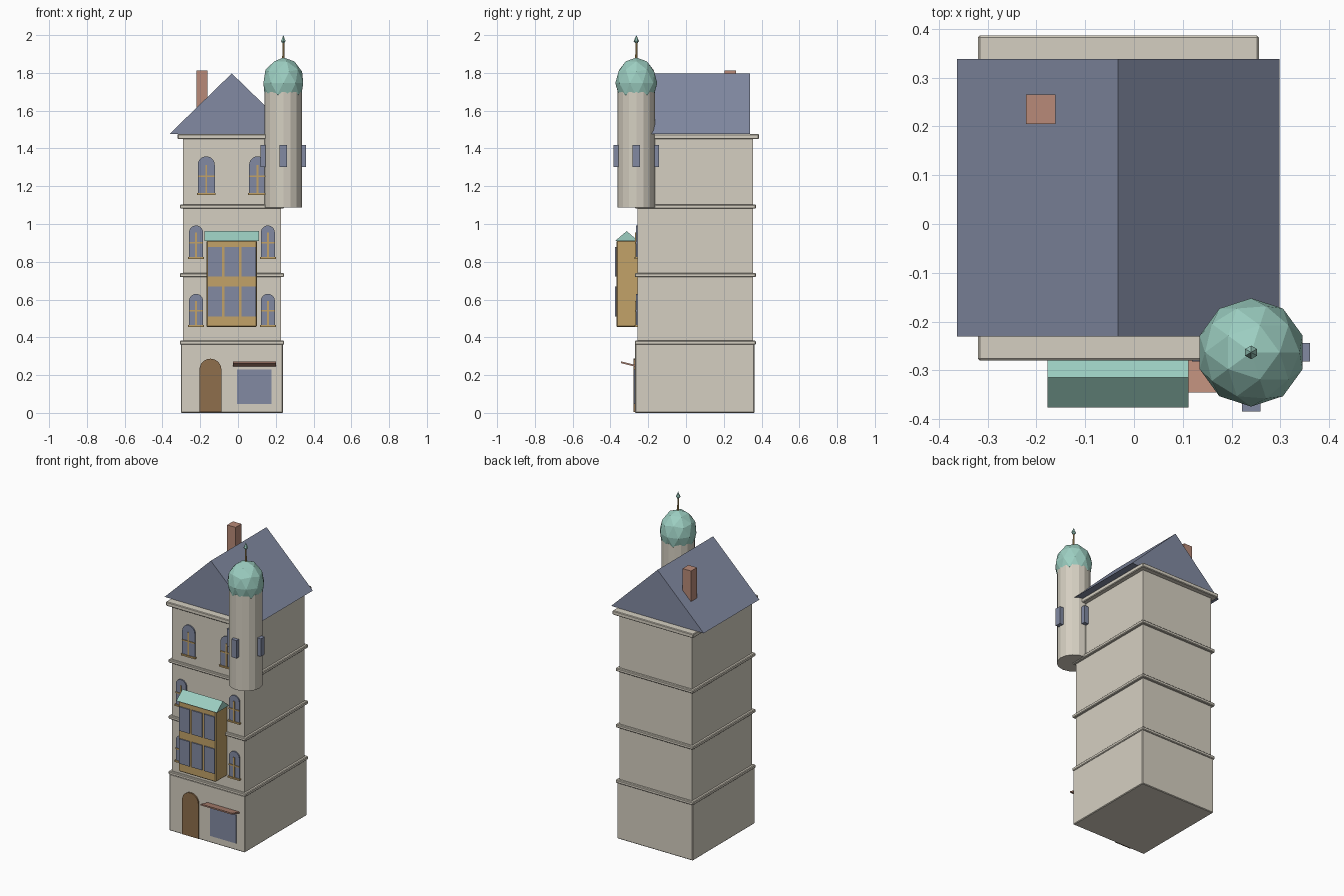
import bpy, bmesh
from math import pi, cos, sin
from mathutils import Matrix, Vector

cube = bpy.data.objects.get("Cube")
if cube:
    bpy.data.objects.remove(cube, do_unlink=True)


def material(name, r, g, b):
    """Flat material from 0-255 display values, stored as linear."""
    col = [((c / 255 + 0.055) / 1.055) ** 2.4 for c in (r, g, b)] + [1]
    m = bpy.data.materials.new(name)
    m.use_nodes = True
    m.diffuse_color = col
    m.node_tree.nodes["Principled BSDF"].inputs["Base Color"].default_value = col
    return m


STONE = material("pale stone", 213, 207, 193)
SLATE = material("slate blue", 130, 138, 162)
COPPER = material("copper green", 156, 206, 193)
GOLD = material("ochre wood", 194, 162, 104)
BROWN = material("brown wood", 142, 110, 76)
BRICK = material("brick red", 184, 138, 120)


def finish(name, bm, mat):
    bmesh.ops.recalc_face_normals(bm, faces=bm.faces)
    me = bpy.data.meshes.new(name)
    bm.to_mesh(me)
    bm.free()
    me.materials.append(mat)
    ob = bpy.data.objects.new(name, me)
    bpy.context.collection.objects.link(ob)
    return ob


def box(name, mat, x, y, z, bevel=0):
    """Box from (min, max) pairs, with an optional bevel."""
    bm = bmesh.new()
    bmesh.ops.create_cube(bm, size=1)
    for v in bm.verts:
        v.co = [p[0] if c < 0 else p[1] for p, c in zip((x, y, z), v.co)]
    ob = finish(name, bm, mat)
    if bevel:
        mod = ob.modifiers.new("soft edges", 'BEVEL')
        mod.width = bevel
        mod.segments = 1
    return ob


def prism(name, mat, points, offset):
    """Extrude a planar outline along an offset vector."""
    bm = bmesh.new()
    face = bm.faces.new([bm.verts.new(p) for p in points])
    ext = bmesh.ops.extrude_face_region(bm, geom=[face])
    verts = [g for g in ext["geom"] if isinstance(g, bmesh.types.BMVert)]
    bmesh.ops.translate(bm, vec=offset, verts=verts)
    return finish(name, bm, mat)


def arch(name, mat, x, half, z0, z1, y_front, y_back):
    """Round-topped panel facing the front."""
    spring = z1 - half
    pts = [(x - half, y_front, z0), (x + half, y_front, z0)]
    pts += [(x + half * cos(a * pi / 12), y_front, spring + half * sin(a * pi / 12))
            for a in range(13)]
    return prism(name, mat, pts, (0, y_back - y_front, 0))


def cone(name, mat, centre, r1, r2, z0, z1, sides):
    bm = bmesh.new()
    bmesh.ops.create_cone(bm, cap_ends=True, segments=sides, radius1=r1, radius2=r2,
                          depth=z1 - z0)
    bmesh.ops.translate(bm, vec=(centre[0], centre[1], (z0 + z1) / 2), verts=bm.verts)
    return finish(name, bm, mat)


# Storeys
box("ground_floor", STONE, (-0.302, 0.238), (-0.27, 0.362), (0, 0.365), 0.004)
for i, (z0, z1) in enumerate([(0.36, 0.73), (0.72, 1.095), (1.08, 1.46)]):
    box(f"storey_{i + 2}", STONE, (-0.292, 0.228), (-0.257, 0.354), (z0, z1))

# String courses and cornice
for i, z in enumerate([0.361, 0.719, 1.082]):
    box(f"string_course_{i + 1}", STONE, (-0.308, 0.244), (-0.271, 0.37), (z, z + 0.021), 0.004)
box("cornice", STONE, (-0.32, 0.256), (-0.28, 0.386), (1.449, 1.476), 0.004)

# Gabled roof and chimney
prism("roof", SLATE, [(-0.363, -0.23, 1.476), (0.298, -0.23, 1.476), (-0.033, -0.23, 1.797)],
      (0, 0.568, 0))
box("chimney", BRICK, (-0.221, -0.161), (0.205, 0.265), (1.5, 1.812))

# Arched windows with glazing bars and sills
windows = [(x, 0.037, z, z + 0.17) for z in (0.46, 0.822) for x in (-0.222, 0.158)]
windows += [(x, 0.045, 1.16, 1.358) for x in (-0.168, 0.104)]
for i, (x, half, z0, z1) in enumerate(windows):
    n = i + 1
    arch(f"window_pane_{n}", SLATE, x, half, z0, z1, -0.265, -0.25)
    box(f"window_upright_{n}", GOLD, (x - 0.005, x + 0.005), (-0.269, -0.255), (z0, z1 - half))
    mid = z0 + (z1 - z0) * 0.47
    box(f"window_crossbar_{n}", GOLD, (x - half, x + half), (-0.269, -0.255),
        (mid - 0.004, mid + 0.004))
    box(f"window_sill_{n}", GOLD, (x - half - 0.005, x + half + 0.005), (-0.272, -0.255),
        (z0 - 0.006, z0 + 0.004))

# Projecting bay with two rows of glass and a small pitched roof
box("bay", GOLD, (-0.167, 0.1), (-0.368, -0.25), (0.455, 0.912), 0.005)
for r, (z0, z1) in enumerate([(0.51, 0.67), (0.722, 0.877)]):
    for c in range(3):
        x = -0.122 + c * 0.089
        box(f"bay_glass_{r + 1}_{c + 1}", SLATE, (x - 0.038, x + 0.038), (-0.375, -0.366), (z0, z1))
prism("bay_roof", COPPER, [(-0.177, -0.376, 0.91), (-0.177, -0.252, 0.91), (-0.177, -0.314, 0.962)],
      (0.289, 0, 0))

# Door, shop window and tilted awning
arch("door", BROWN, -0.146, 0.058, 0.006, 0.287, -0.279, -0.26)
box("shop_window", SLATE, (-0.005, 0.178), (-0.276, -0.26), (0.046, 0.23))
prism("awning", BRICK, [(-0.027, -0.345, 0.264), (-0.027, -0.262, 0.243),
                        (-0.027, -0.262, 0.252), (-0.027, -0.345, 0.273)], (0.227, 0, 0))

# Corner turret
T = Vector((0.24, -0.263, 0))
cone("turret", STONE, T, 0.099, 0.099, 1.087, 1.7, 16)
for i, name in enumerate(["left", "back", "right", "front"]):
    ob = box(f"turret_window_{name}", SLATE, (0.08, 0.121), (-0.019, 0.019), (1.303, 1.418))
    ob.data.transform(Matrix.Translation(T) @ Matrix.Rotation(i * pi / 2, 4, 'Z'))

# Faceted dome, spire and finial
bm = bmesh.new()
bmesh.ops.create_icosphere(bm, subdivisions=2, radius=0.111)
bmesh.ops.scale(bm, vec=(1, 1, 1.22), verts=bm.verts)
bmesh.ops.translate(bm, vec=T + Vector((0, 0, 1.746)), verts=bm.verts)
finish("dome", bm, COPPER)
cone("spire", GOLD, T, 0.006, 0.005, 1.86, 1.975, 8)
cone("finial_base", COPPER, T, 0.006, 0.014, 1.957, 1.968, 6)
cone("finial_tip", COPPER, T, 0.014, 0, 1.968, 2.0, 6)
